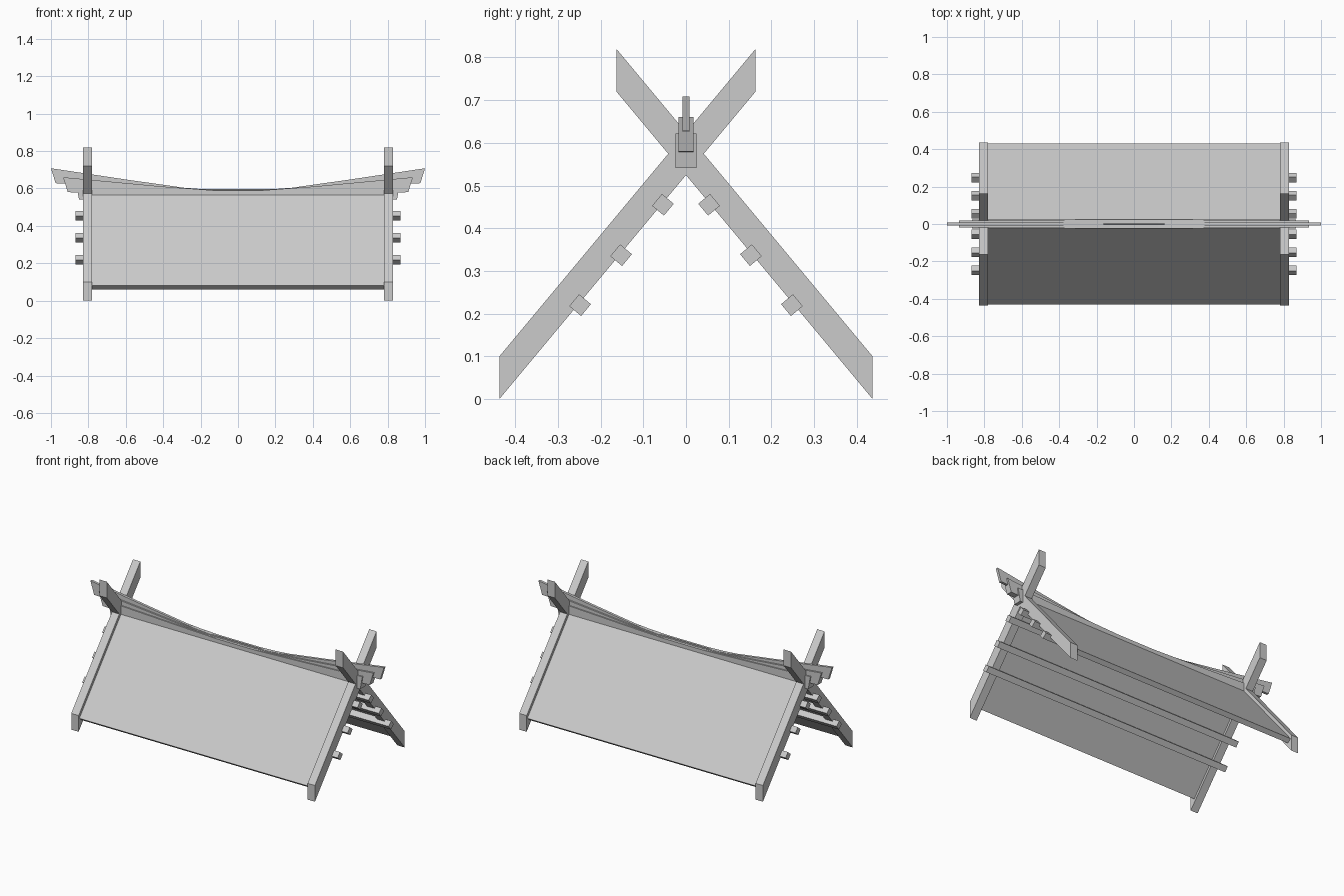
import bpy
import bmesh
from mathutils import Vector

cube = bpy.data.objects.get("Cube")
if cube:
    bpy.data.objects.remove(cube, do_unlink=True)

grey = bpy.data.materials.new("plain grey")
grey.use_nodes = True
GREY = (0.6, 0.6, 0.6, 1)
grey.diffuse_color = GREY
grey.node_tree.nodes["Principled BSDF"].inputs["Base Color"].default_value = GREY

SLOPE = 1.2                                  # rise of the roof per unit of depth
UP = Vector((1, SLOPE)).normalized()         # along the slope, in (y, z)
OUT = Vector((-UP.y, UP.x))                  # away from the front slope


def prism(name, profile, start, depth):
    """Extrude a closed 3D profile by the vector depth."""
    bm = bmesh.new()
    face = bm.faces.new([bm.verts.new(Vector(p) + Vector(start)) for p in profile])
    result = bmesh.ops.extrude_face_region(bm, geom=[face])
    moved = [v for v in result["geom"] if isinstance(v, bmesh.types.BMVert)]
    bmesh.ops.translate(bm, verts=moved, vec=depth)
    bmesh.ops.recalc_face_normals(bm, faces=bm.faces)
    mesh = bpy.data.meshes.new(name)
    bm.to_mesh(mesh)
    bm.free()
    mesh.materials.append(grey)
    obj = bpy.data.objects.new(name, mesh)
    bpy.context.collection.objects.link(obj)
    return obj


def across(name, profile, x0, x1):
    """Extrude a (y, z) profile along x."""
    return prism(name, [(0, y, z) for y, z in profile], (x0, 0, 0), (x1 - x0, 0, 0))


for side, m in (("front", 1), ("back", -1)):
    def flip(points):
        return [(m * p[0], p[1]) for p in points]

    # Crossed rafters with upright-cut ends
    rafter = flip([(-0.437, 0), (-0.437, 0.1), (0.163, 0.82), (0.163, 0.72)])
    for hand, x in (("right", -0.83), ("left", 0.78)):
        across(f"{side}_{hand}_rafter", rafter, x, x + 0.05)

    # Roof panel set between the rafters, mitred at the ridge
    top = Vector((-0.43, 0.08))
    low = top - OUT * 0.03
    panel = [top, (0, top.y - top.x * SLOPE), (0, low.y - low.x * SLOPE), low]
    across(f"{side}_roof_panel", flip(panel), -0.78, 0.78)

    # Square purlins under the panel
    for i, centre in enumerate([(-0.248, 0.22), (-0.152, 0.337), (-0.054, 0.455)]):
        c, h = Vector(centre), 0.018
        square = [c + UP * a * h + OUT * b * h
                  for a, b in ((-1, -1), (1, -1), (1, 1), (-1, 1))]
        across(f"{side}_purlin_{i + 1}", flip(square), -0.87, 0.87)


def ridge_beam(name, half_width, upper, lower):
    """Symmetrical beam from its right half: upper and lower (x, z) edges."""
    half = upper + lower[::-1]
    outline = half + [(-x, z) for x, z in half[::-1]]
    prism(name, [(x, 0, z) for x, z in outline],
          (0, -half_width, 0), (0, 2 * half_width, 0))


# Three stacked ridge beams, each longer and thinner with upswept ends
ridge_beam("lower_ridge_beam", 0.025,
           [(0.13, 0.59), (0.4, 0.601), (0.865, 0.622)], [(0.4, 0.541), (0.85, 0.541)])
ridge_beam("middle_ridge_beam", 0.018,
           [(0.13, 0.59), (0.4, 0.61), (0.935, 0.66)], [(0.4, 0.56), (0.8, 0.578), (0.91, 0.58)])
ridge_beam("upper_ridge_beam", 0.008,
           [(0.13, 0.592), (0.29, 0.604), (0.6, 0.648), (1.0, 0.708)],
           [(0.4, 0.58), (0.8, 0.624), (0.975, 0.628)])
